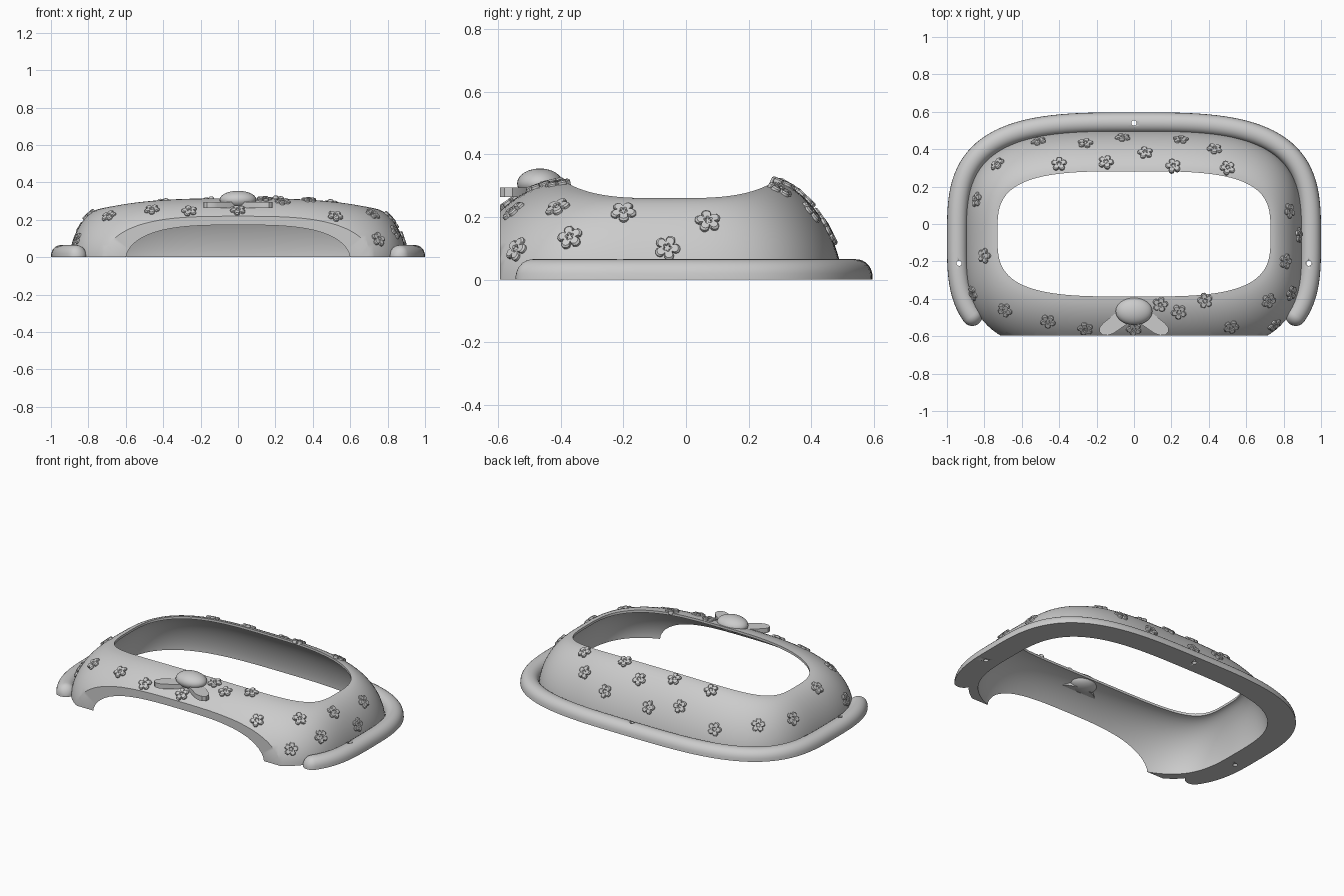
import bpy, bmesh, math
from mathutils import Vector, Matrix
from mathutils.bvhtree import BVHTree

if "Cube" in bpy.data.objects:
    bpy.data.objects.remove(bpy.data.objects["Cube"])

grey = bpy.data.materials.new("plain grey")
grey.use_nodes = True
grey.diffuse_color = (0.6, 0.6, 0.6, 1)
grey.node_tree.nodes["Principled BSDF"].inputs["Base Color"].default_value = (0.6, 0.6, 0.6, 1)

FRONT = -0.595          # plane of the flat front cut
TAU = math.tau


def finish(bm, name, angle=35):
    bmesh.ops.recalc_face_normals(bm, faces=bm.faces)
    mesh = bpy.data.meshes.new(name)
    bm.to_mesh(mesh)
    bm.free()
    mesh.materials.append(grey)
    obj = bpy.data.objects.new(name, mesh)
    bpy.context.collection.objects.link(obj)
    bpy.ops.object.select_all(action="DESELECT")
    obj.select_set(True)
    bpy.context.view_layer.objects.active = obj
    bpy.ops.object.shade_smooth_by_angle(angle=math.radians(angle))
    return obj


def loft(rows, close_rows):
    """Skin a list of closed section rings."""
    bm = bmesh.new()
    rings = [[bm.verts.new(p) for p in row] for row in rows]
    n = len(rings[0])
    pairs = list(zip(rings, rings[1:]))
    if close_rows:
        pairs.append((rings[-1], rings[0]))
    for a, b in pairs:
        for i in range(n):
            j = (i + 1) % n
            bm.faces.new((a[i], a[j], b[j], b[i]))
    if not close_rows:
        bm.faces.new(rings[0])
        bm.faces.new(rings[-1])
    return bm


def rounded(th, half_x, half_y, mid_y, power):
    """Point on a rounded rectangle in direction th."""
    c, s = math.cos(th), math.sin(th)
    r = (abs(c) ** power + abs(s) ** power) ** (-1 / power)
    return Vector((half_x * r * c, mid_y + half_y * r * s, 0))


# Domed shell: outer wall up to the opening, inner wall back down
def wall(th, half_x, half_y, drop, steps=16):
    foot = rounded(th, half_x, half_y, -0.1, 3.3)
    lip = rounded(th, 0.73, 0.335, -0.053, 3.4)
    power = 1.72 - 0.08 * math.sin(th)
    height = 0.315 - 0.055 * (abs(lip.x) / 0.73) ** 3 - drop
    points = []
    for k in range(steps + 1):
        f = 1 - math.cos(k / steps * math.pi / 2)
        p = foot.lerp(lip, f)
        p.z = height * (1 - (1 - f) ** power) ** (1 / power)
        points.append(p)
    return points


sections = []
for i in range(160):
    th = TAU * i / 160
    sections.append(wall(th, 0.9, 0.6, 0) + wall(th, 0.85, 0.555, 0.015)[::-1])
bm = loft(sections, True)
cut = bmesh.ops.bisect_plane(bm, geom=bm.verts[:] + bm.edges[:] + bm.faces[:],
                             plane_co=(0, FRONT, 0), plane_no=(0, -1, 0), clear_outer=True)
bmesh.ops.triangle_fill(bm, use_beauty=True,
                        edges=[e for e in bm.edges if e.is_boundary])
bmesh.ops.recalc_face_normals(bm, faces=bm.faces)
tree = BVHTree.FromBMesh(bm)
shell = finish(bm, "domed_shell")


# Half-round rim around the sides and back, with rounded ends
def rim_point(th):
    return rounded(th, 0.945, 0.542 + 0.08, -0.08, 3.3)


def rim_section(th, push, scale):
    tangent = (rim_point(th + 0.001) - rim_point(th - 0.001)).normalized()
    out = Vector((tangent.y, -tangent.x, 0))
    ring = []
    for k in range(15):
        a = math.pi * k / 14
        p = rim_point(th) + tangent * push + out * (0.055 * scale * math.cos(a))
        p.z = 0.065 * scale * math.sin(a) ** 0.8 if 0 < k < 14 else 0
        ring.append(p)
    return ring


START, END, R = -0.624, math.pi + 0.624, 0.055
caps = [math.pi / 2 * k / 7 for k in range(1, 7)] + [1.55]
rows = [rim_section(START, -R * math.sin(a), math.cos(a)) for a in reversed(caps)]
rows += [rim_section(START + (END - START) * i / 120, 0, 1) for i in range(121)]
rows += [rim_section(END, R * math.sin(a), math.cos(a)) for a in caps]
rim = finish(loft(rows, False), "base_rim")

# Three small screw holes through the rim
bm = bmesh.new()
for x, y in ((0, 0.54), (0.935, -0.21), (-0.935, -0.21)):
    bmesh.ops.create_cone(bm, cap_ends=True, segments=16, radius1=0.014, radius2=0.014,
                          depth=0.4, matrix=Matrix.Translation((x, y, 0.05)))
cutter = finish(bm, "hole_cutter")
cutter.hide_render = True
holes = rim.modifiers.new("holes", "BOOLEAN")
holes.operation = "DIFFERENCE"
holes.solver = "EXACT"
holes.object = cutter
bpy.context.view_layer.objects.active = rim
bpy.ops.object.modifier_apply(modifier="holes")
bpy.data.objects.remove(cutter)

# Raised five-petal blossoms, dropped onto the shell
spots = [(-.51, .44), (-.26, .43), (-.06, .46), (.25, .45), (.43, .4), (.79, .35), (.5, .3),
         (.06, .38), (-.15, .33), (.21, .31), (-.4, .32), (-.73, .32), (-.84, .13), (-.8, -.17),
         (-.86, -.37), (-.69, -.46), (-.46, -.52), (-.26, -.56), (.14, -.43), (.24, -.47),
         (.38, -.41), (.52, -.55), (.72, -.41), (.81, -.2), (.83, .07), (.88, -.06),
         (.84, -.37), (.75, -.54), (0, -.56)]
bm = bmesh.new()
for n, (x, y) in enumerate(spots):
    hit, normal, _, _ = tree.ray_cast(Vector((x, y, 1)), Vector((0, 0, -1)))
    if hit is None:
        continue
    frame = Matrix.Translation(hit) @ normal.to_track_quat("Z", "Y").to_matrix().to_4x4()
    frame = frame @ Matrix.Rotation(n * 0.7, 4, "Z")
    rings = []
    for spread, z in ((1, -0.012), (1, 0.006), (0.85, 0.011), (0.35, 0.011), (0.25, 0.006)):
        ring = []
        for k in range(40):
            a = TAU * k / 40
            r = 0.022 + 0.02 * abs(math.cos(2.5 * a)) ** 0.6
            ring.append(bm.verts.new(frame @ Vector((r * spread * math.cos(a),
                                                     r * spread * math.sin(a), z))))
        rings.append(ring)
    for a, b in zip(rings, rings[1:]):
        for k in range(40):
            j = (k + 1) % 40
            bm.faces.new((a[k], a[j], b[j], b[k]))
    bm.faces.new(rings[-1])
# Trim blossoms that reach past the front cut
bmesh.ops.bisect_plane(bm, geom=bm.verts[:] + bm.edges[:] + bm.faces[:],
                       plane_co=(0, FRONT, 0), plane_no=(0, -1, 0), clear_outer=True)
finish(bm, "blossoms")

# Bow: flat tails and a smooth oval knot
tail = [(0, -.44), (.09, -.47), (.165, -.53), (.185, -.555), (.183, -.58), (.165, -.594),
        (.14, -.595), (.11, -.585), (0, -.51)]
for side, name in ((1, "left_bow_tail"), (-1, "right_bow_tail")):
    bm = bmesh.new()
    face = bm.faces.new([bm.verts.new((side * x, y, 0.264)) for x, y in tail])
    top = bmesh.ops.extrude_face_region(bm, geom=[face])["geom"]
    bmesh.ops.translate(bm, vec=(0, 0, 0.03),
                        verts=[v for v in top if isinstance(v, bmesh.types.BMVert)])
    finish(bm, name)
bm = bmesh.new()
bmesh.ops.create_uvsphere(bm, u_segments=32, v_segments=20, radius=1,
                          matrix=Matrix.Translation((0, -0.467, 0.307))
                          @ Matrix.Diagonal((0.098, 0.073, 0.048, 1)))
finish(bm, "bow_knot", 60)
